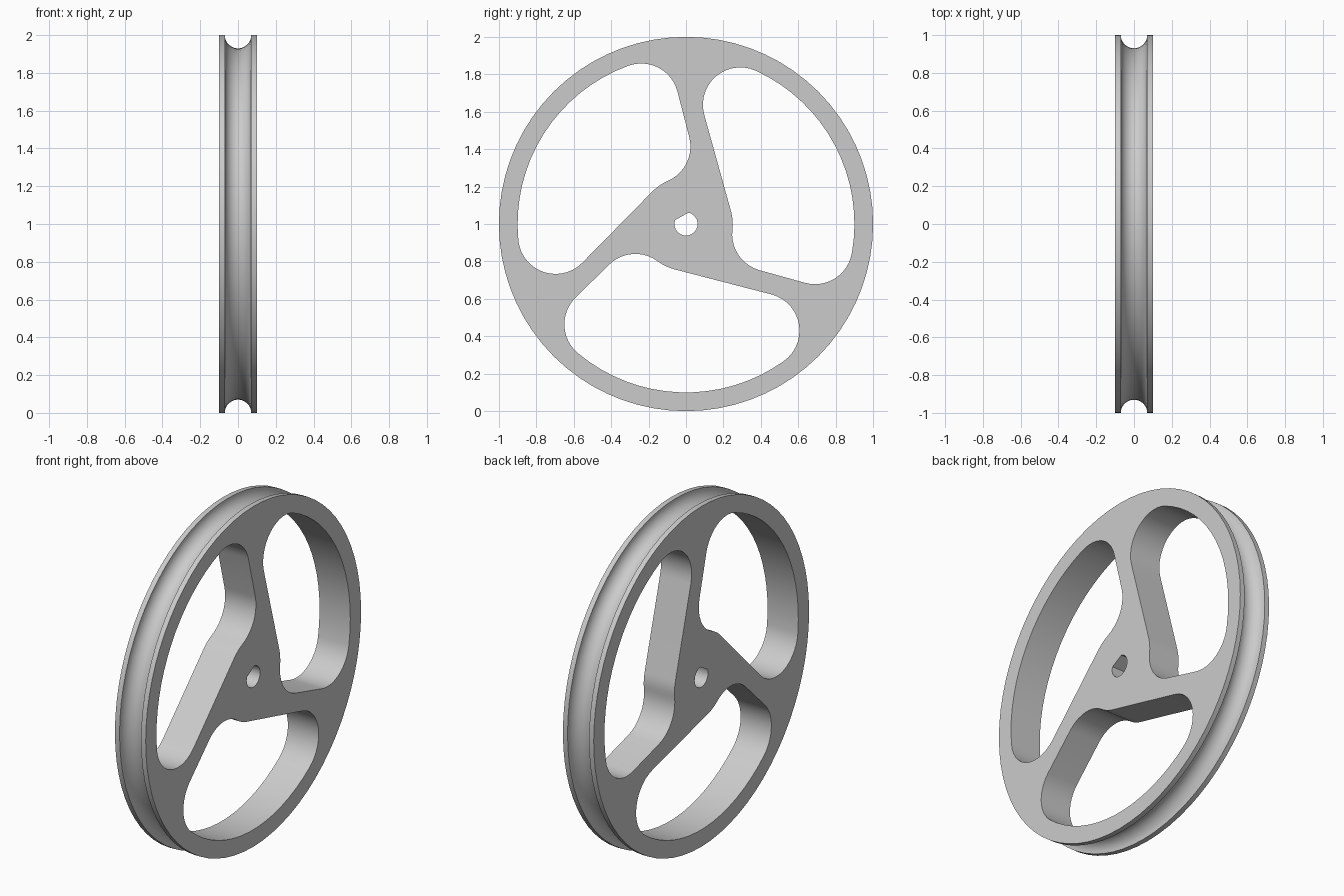
import bpy
import bmesh
from math import sin, cos, radians, degrees, sqrt, atan2, acos
from mathutils import Vector, Matrix

if "Cube" in bpy.data.objects:
    bpy.data.objects.remove(bpy.data.objects["Cube"], do_unlink=True)

HALF = 0.1          # half the wheel width
GROOVE = 0.07       # groove radius
HUB = 0.25          # hub radius
INNER = 0.9         # inner radius of the rim
ROUND = 0.2         # corner radius of the openings
EDGE = -0.133       # offset of the far spoke edge
TILT = 15.5         # lean of the spokes in degrees
SEGMENTS = 72


def polar(radius, angle):
    return Vector((cos(radians(angle)), sin(radians(angle)))) * radius


def arc(centre, radius, start, end, steps, keep_end=False):
    count = steps + 1 if keep_end else steps
    return [centre + polar(radius, start + (end - start) * i / steps) for i in range(count)]


def heading(point):
    return degrees(atan2(point.y, point.x))


def on_line(normal_angle, offset, distance, side):
    """Point at a distance from the axle and an offset along a normal."""
    along = side * sqrt(distance ** 2 - offset ** 2)
    return polar(offset, normal_angle) + polar(along, normal_angle + 90)


def opening():
    """Rounded window between two leaning spokes."""
    low = on_line(90 - TILT, EDGE + ROUND, INNER - ROUND, -1)
    high = on_line(TILT, HUB + ROUND, INNER - ROUND, 1)
    fillet = on_line(90 - TILT, EDGE + ROUND, HUB + ROUND, -1)
    turn = heading(fillet)
    origin = Vector((0, 0))
    pts = arc(low, ROUND, -90 - TILT, heading(low), 12)
    pts += arc(origin, INNER, heading(low), heading(high), 16)
    pts += arc(high, ROUND, heading(high), 180 + TILT, 14, True)
    pts += arc(origin, HUB, TILT, turn, 4)
    pts += arc(fillet, ROUND, turn + 180, 270 - TILT, 10, True)
    return pts


def bore():
    """Axle hole with one flat side."""
    half = degrees(acos(0.75))
    return arc(Vector((0, 0)), 0.062, 119 + half, 479 - half, 24, True)


def ring(bm, pts, x):
    return [bm.verts.new((x, p.x, p.y + 1)) for p in pts]


def edges_of(bm, verts):
    return [bm.edges.new((v, verts[i - 1])) for i, v in enumerate(verts)]


def bridge(bm, a, b):
    for i in range(len(a)):
        bm.faces.new((a[i - 1], a[i], b[i], b[i - 1]))


bm = bmesh.new()

# Grooved rim surface
profile = [(-HALF, 1)]
profile += [(-GROOVE * cos(radians(t)), 1 - GROOVE * sin(radians(t))) for t in range(0, 181, 12)]
profile += [(HALF, 1)]
circles = [ring(bm, arc(Vector((0, 0)), r, 0, 360, SEGMENTS), x) for x, r in profile]
for a, b in zip(circles, circles[1:]):
    bridge(bm, a, b)

# Walls of the three openings and the bore
window = opening()
holes = [[Matrix.Rotation(radians(120 * k), 2) @ p for p in window] for k in range(3)] + [bore()]
outlines = {-HALF: [circles[0]], HALF: [circles[-1]]}
for hole in holes:
    sides = [ring(bm, hole, x) for x in (-HALF, HALF)]
    bridge(bm, *sides)
    outlines[-HALF].append(sides[0])
    outlines[HALF].append(sides[1])

# Flat side faces
for x, loops in outlines.items():
    edges = [bm.edges.get((v, loop[i - 1])) for loop in loops for i, v in enumerate(loop)]
    bmesh.ops.triangle_fill(bm, edges=edges, use_beauty=True, normal=(x, 0, 0))

bmesh.ops.recalc_face_normals(bm, faces=bm.faces)
mesh = bpy.data.meshes.new("pulley_wheel")
bm.to_mesh(mesh)
bm.free()
wheel = bpy.data.objects.new("pulley_wheel", mesh)
bpy.context.collection.objects.link(wheel)

# Plain grey finish
grey = bpy.data.materials.new("light_grey")
grey.use_nodes = True
colour = (0.6, 0.6, 0.6, 1)
grey.diffuse_color = colour
grey.node_tree.nodes["Principled BSDF"].inputs["Base Color"].default_value = colour
mesh.materials.append(grey)

bpy.context.view_layer.objects.active = wheel
wheel.select_set(True)
bpy.ops.object.shade_smooth_by_angle(angle=radians(30))
